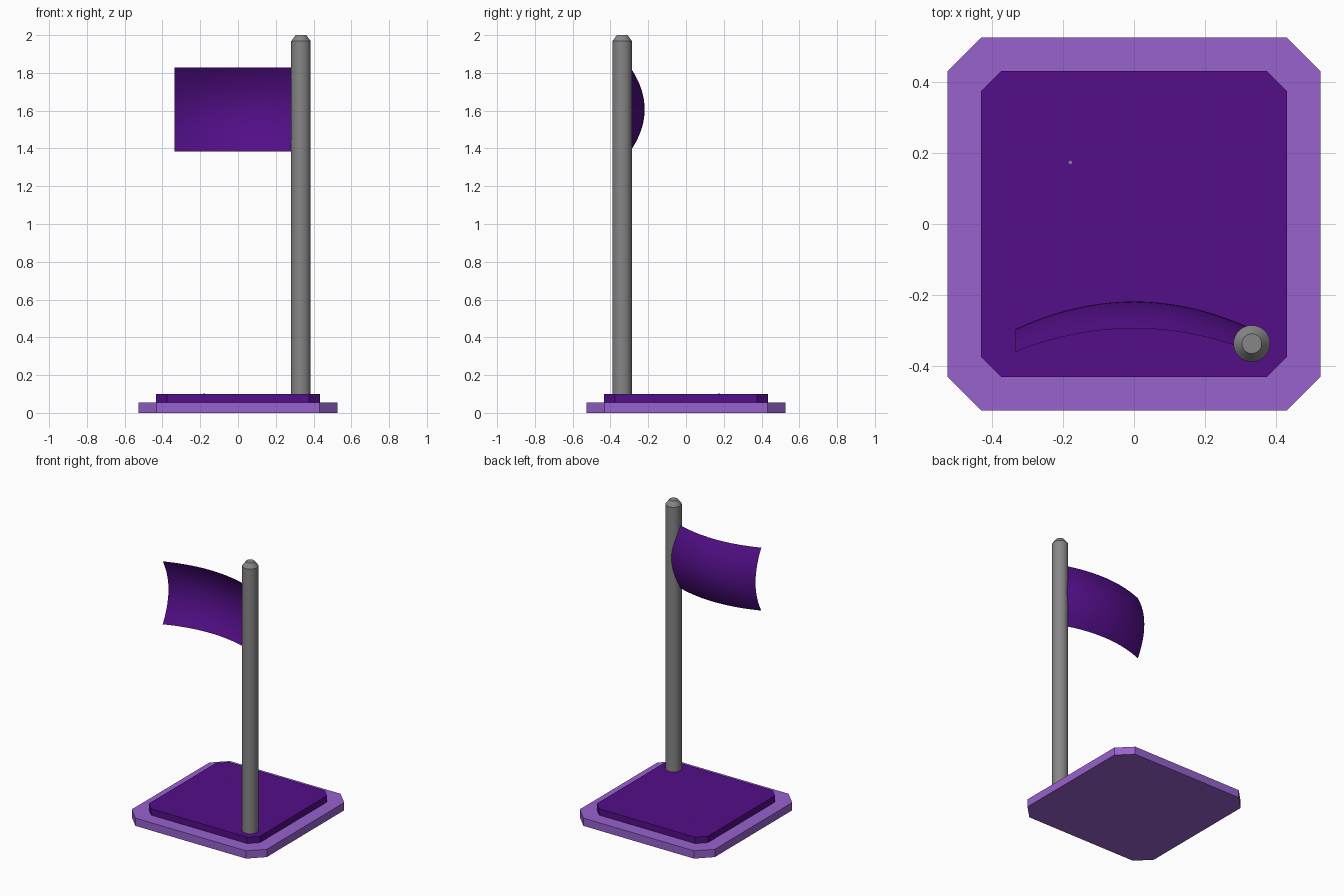
import bpy, bmesh, math

if "Cube" in bpy.data.objects:
    bpy.data.objects.remove(bpy.data.objects["Cube"])


def material(name, rgb):
    m = bpy.data.materials.new(name)
    lin = [(c / 255 / 12.92) if c < 11 else ((c / 255 + 0.055) / 1.055) ** 2.4 for c in rgb]
    m.diffuse_color = (*lin, 1)
    m.use_nodes = True
    m.node_tree.nodes["Principled BSDF"].inputs["Base Color"].default_value = m.diffuse_color
    return m


light_purple = material("light purple", (152, 98, 206))
dark_purple = material("dark purple", (82, 14, 135))
grey = material("grey", (134, 134, 134))


def finish(name, bm, mat):
    bmesh.ops.recalc_face_normals(bm, faces=bm.faces)
    me = bpy.data.meshes.new(name)
    bm.to_mesh(me)
    bm.free()
    me.materials.append(mat)
    ob = bpy.data.objects.new(name, me)
    bpy.context.collection.objects.link(ob)
    return ob


def smooth(ob, degrees):
    bpy.ops.object.select_all(action='DESELECT')
    ob.select_set(True)
    bpy.context.view_layer.objects.active = ob
    bpy.ops.object.shade_smooth_by_angle(angle=math.radians(degrees))


def plate(name, half, flat, z0, z1, mat):
    """Square slab with cut corners."""
    bm = bmesh.new()
    outline = [(half, -flat), (half, flat), (flat, half), (-flat, half),
               (-half, flat), (-half, -flat), (-flat, -half), (flat, -half)]
    rings = [[bm.verts.new((x, y, z)) for x, y in outline] for z in (z0, z1)]
    for ring in rings:
        bm.faces.new(ring)
    for i in range(8):
        j = (i + 1) % 8
        bm.faces.new((rings[0][i], rings[0][j], rings[1][j], rings[1][i]))
    return finish(name, bm, mat)


def turned(name, x, y, profile, mat, sides=32):
    """Solid of revolution from (radius, z) points."""
    bm = bmesh.new()
    rings = [[bm.verts.new((x + r * math.cos(2 * math.pi * i / sides),
                            y + r * math.sin(2 * math.pi * i / sides), z))
              for i in range(sides)] for r, z in profile]
    bm.faces.new(rings[0])
    bm.faces.new(rings[-1])
    for a, b in zip(rings, rings[1:]):
        for i in range(sides):
            j = (i + 1) % sides
            bm.faces.new((a[i], a[j], b[j], b[i]))
    ob = finish(name, bm, mat)
    smooth(ob, 30)
    return ob


# Stepped base
plate("base_lower", 0.527, 0.432, 0.0, 0.055, light_purple)
plate("base_upper", 0.433, 0.375, 0.055, 0.10, dark_purple)

# Pole with bevelled tip, and the tiny pin on the base
turned("pole", 0.333, -0.338, [(0.052, 0.08), (0.052, 1.968), (0.028, 2.0)], grey)
turned("base_pin", -0.18, 0.174, [(0.005, 0.09), (0.005, 0.103)], grey, 12)

# Flag: thin sheet billowing backwards in both directions
bm = bmesh.new()
n = 20
grid = []
for i in range(n + 1):
    u = 2 * i / n - 1
    row = []
    for k in range(n + 1):
        v = 2 * k / n - 1
        y = -0.219 - 0.078 * u * u - 0.076 * v * v + 0.012 * u * u * v * v
        row.append(bm.verts.new((0.335 * u, y, 1.607 + 0.222 * v)))
    grid.append(row)
for i in range(n):
    for k in range(n):
        bm.faces.new((grid[i][k], grid[i + 1][k], grid[i + 1][k + 1], grid[i][k + 1]))
smooth(finish("flag", bm, dark_purple), 60)
